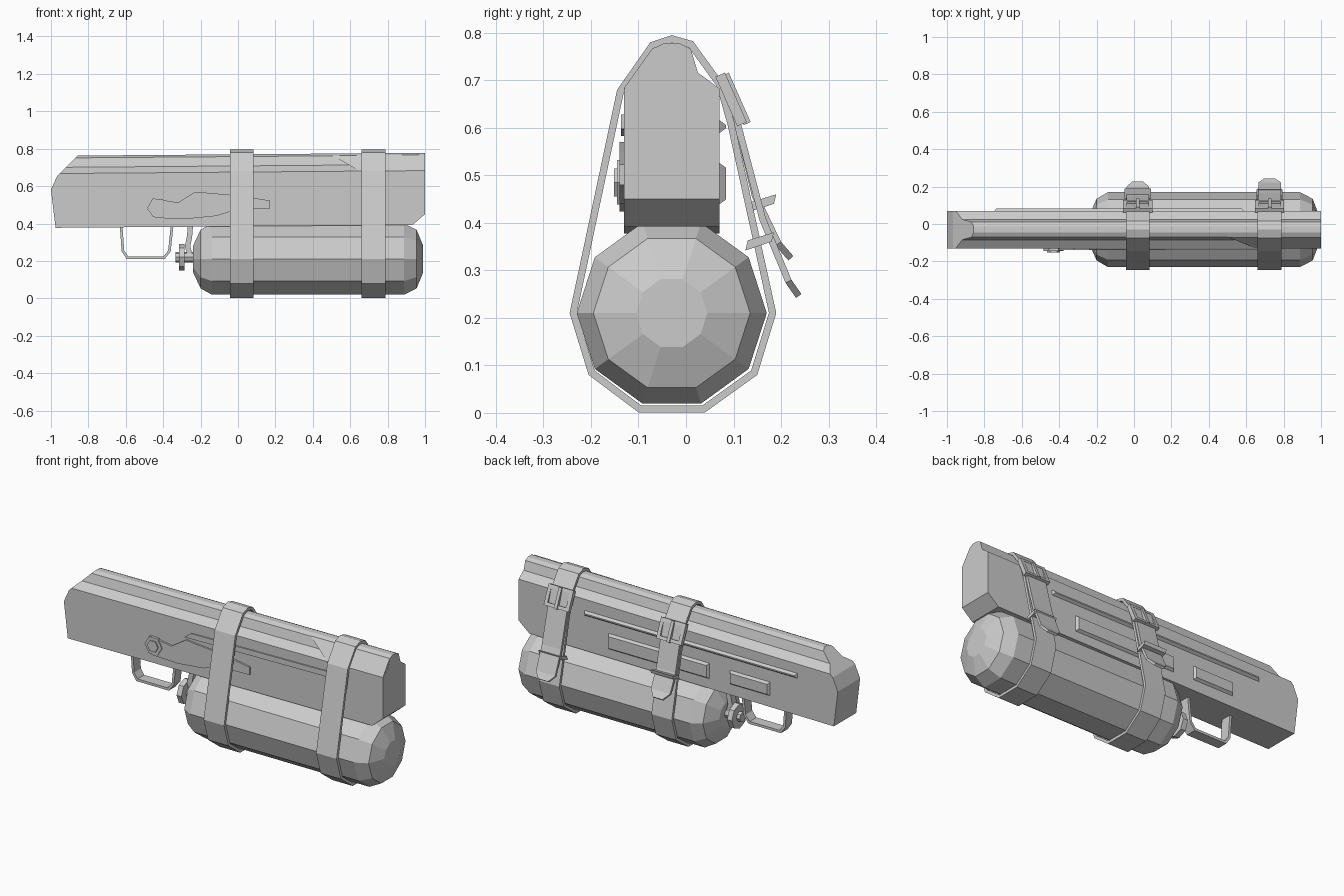
import bpy, bmesh, math
from mathutils import Vector

cube = bpy.data.objects.get("Cube")
if cube:
    bpy.data.objects.remove(cube, do_unlink=True)

grey = bpy.data.materials.new("matte_grey")
grey.use_nodes = True
grey.diffuse_color = (0.6, 0.6, 0.6, 1)
grey.node_tree.nodes["Principled BSDF"].inputs["Base Color"].default_value = (0.6, 0.6, 0.6, 1)


def finish(name, bm):
    bmesh.ops.recalc_face_normals(bm, faces=bm.faces)
    mesh = bpy.data.meshes.new(name)
    bm.to_mesh(mesh)
    bm.free()
    mesh.materials.append(grey)
    obj = bpy.data.objects.new(name, mesh)
    bpy.context.collection.objects.link(obj)
    return obj


def place(axis, depth, p):
    return Vector((depth, p[0], p[1])) if axis == "x" else Vector((p[0], depth, p[1]))


def loft(bm, rings, closed_ends=True):
    """Join equal loops of points with quads."""
    loops = [[bm.verts.new(p) for p in ring] for ring in rings]
    n = len(loops[0])
    for a, b in zip(loops, loops[1:]):
        for i in range(n):
            j = (i + 1) % n
            bm.faces.new((a[i], a[j], b[j], b[i]))
    if closed_ends:
        bm.faces.new(loops[0])
        bm.faces.new(loops[-1])


def prism(name, axis, outline, d0, d1, taper=0.0):
    """Extrude an outline; taper pulls the second face toward its middle."""
    xs, zs = [p[0] for p in outline], [p[1] for p in outline]
    cx, cz = (min(xs) + max(xs)) / 2, (min(zs) + max(zs)) / 2
    far = [(x - math.copysign(taper, x - cx), z - math.copysign(taper, z - cz)) for x, z in outline]
    bm = bmesh.new()
    loft(bm, [[place(axis, d0, p) for p in outline], [place(axis, d1, p) for p in far]])
    return finish(name, bm)


def ribbon(name, axis, path, middle, halves, thick, closed=False):
    """Flat strip along a path, thickened to the right of its direction."""
    pts = [Vector(p) for p in path]
    n = len(pts)
    rings = []
    for i, p in enumerate(pts):
        before = (p - pts[i - 1]).normalized() if closed or i else None
        after = (pts[(i + 1) % n] - p).normalized() if closed or i < n - 1 else None
        before, after = before or after, after or before
        t = (before + after).normalized()
        q = p + Vector((t.y, -t.x)) * thick / max(t.dot(after), 0.5)
        h = halves[i] if isinstance(halves, list) else halves
        rings.append([place(axis, middle - h, p), place(axis, middle + h, p),
                      place(axis, middle + h, q), place(axis, middle - h, q)])
    bm = bmesh.new()
    loft(bm, rings + rings[:1] if closed else rings, not closed)
    bmesh.ops.remove_doubles(bm, verts=bm.verts, dist=0.0001)
    return finish(name, bm)


def cylinder(name, axis, center, radius, d0, d1, sides):
    ring = [(center[0] + radius * math.cos(math.tau * i / sides),
             center[1] + radius * math.sin(math.tau * i / sides)) for i in range(sides)]
    return prism(name, axis, ring, d0, d1)


def trim(obj, cuts, slope=0.0):
    """Shear along the length, then slice off ends with planes (point, outward normal)."""
    bm = bmesh.new()
    bm.from_mesh(obj.data)
    for v in bm.verts:
        v.co.z += slope * v.co.x
    for co, no in cuts:
        geom = bm.verts[:] + bm.edges[:] + bm.faces[:]
        cut = bmesh.ops.bisect_plane(bm, geom=geom, plane_co=co, plane_no=no, clear_outer=True)
        edges = [e for e in cut["geom_cut"] if isinstance(e, bmesh.types.BMEdge)]
        bmesh.ops.contextual_create(bm, geom=edges)
    bmesh.ops.recalc_face_normals(bm, faces=bm.faces)
    bm.to_mesh(obj.data)
    bm.free()


# Main body with stepped shoulders and sliced ends
shoulder = [(0.1, 0.385), (0.1, 0.675), (0.055, 0.708), (0.04, 0.758), (0.016, 0.77)]
outline = [(y - 0.03, z) for y, z in shoulder] + [(-y - 0.03, z) for y, z in reversed(shoulder)]
body = prism("body", "x", outline, -1.05, 1.0)
trim(body, [((-1, 0, 0.58), (-0.99, 0, -0.12)), ((-1, 0, 0.58), (-0.9, 0, 0.4)),
            ((-0.97, 0, 0.65), (-0.7, 0, 0.7)), ((1, 0, 0.45), (0.65, 0, -0.76))], 0.008)

# Filled shoulder at the muzzle end, starting with a slanted face
block = prism("muzzle_shoulder", "x", [(-0.13, 0.676), (-0.07, 0.76), (-0.04, 0.764), (-0.04, 0.676)],
              0.4, 0.999)
trim(block, [((0.65, 0, 0.68), (-0.5, 0, -0.87))], 0.008)

# Gas tank
rings = []
for x, r in [(-0.24, 0.075), (-0.2, 0.165), (-0.14, 0.2), (0.888, 0.2), (0.955, 0.165), (0.99, 0.075)]:
    rings.append([(x, -0.03 + r * math.cos(math.tau * i / 10), 0.21 + r * math.sin(math.tau * i / 10))
                  for i in range(10)])
bm = bmesh.new()
loft(bm, rings)
finish("tank", bm)

# Valve, hand wheel and feed pipe
cylinder("valve_stem", "x", (-0.03, 0.22), 0.028, -0.335, -0.22, 8)
cylinder("valve_wheel", "x", (-0.03, 0.22), 0.07, -0.315, -0.285, 8)
ribbon("feed_pipe", "y", [(-0.24, 0.39), (-0.245, 0.33), (-0.255, 0.28), (-0.24, 0.22)], -0.03, 0.02, 0.028)

# Trigger guard
ribbon("trigger_guard", "y", [(-0.345, 0.39), (-0.36, 0.25), (-0.392, 0.21), (-0.595, 0.21),
                              (-0.622, 0.25), (-0.632, 0.39)], -0.03, 0.03, 0.014)

# Side lever with its bolt
prism("side_lever", "y", [(-0.485, 0.475), (-0.455, 0.535), (-0.4, 0.525), (-0.32, 0.512), (-0.23, 0.57),
                          (0.0, 0.55), (0.17, 0.523), (0.17, 0.48), (0.0, 0.475), (-0.12, 0.44),
                          (-0.28, 0.424), (-0.44, 0.43)], -0.125, -0.14)
cylinder("lever_washer", "y", (-0.43, 0.485), 0.054, -0.125, -0.145, 6)
cylinder("lever_bolt", "y", (-0.43, 0.485), 0.034, -0.14, -0.152, 6)

# Raised rails on both sides
prism("front_rail", "y", [(-0.24, 0.583), (-0.2, 0.614), (0.66, 0.628), (0.66, 0.597)], -0.125, -0.137)
for name, x0, x1, z0, z1 in [("upper_rail", -0.75, 0.59, 0.585, 0.62), ("middle_rail", -0.2, 0.44, 0.435, 0.53),
                             ("rear_rail", -0.58, -0.32, 0.44, 0.525)]:
    prism("back_" + name, "y", [(x0, z0), (x1, z0), (x1, z1), (x0, z1)], 0.065, 0.084, 0.014)

# Straps with buckles, loose tails and keepers
strap_path = [(-0.03, 0.795), (-0.075, 0.78), (-0.145, 0.68), (-0.245, 0.21), (-0.205, 0.08), (-0.1, 0.001),
              (0.04, 0.001), (0.15, 0.08), (0.19, 0.21), (0.102, 0.61), (0.078, 0.695), (0.015, 0.782)]
strap_path.reverse()
tails = [("rear", 0.02, [(0.088, 0.7), (0.118, 0.6), (0.152, 0.46), (0.2, 0.36), (0.226, 0.33)], (0.165, 0.44)),
         ("front", 0.725, [(0.088, 0.7), (0.118, 0.6), (0.168, 0.41), (0.222, 0.28), (0.243, 0.25)], (0.16, 0.36))]
for place_name, x, tail, keeper in tails:
    ribbon(place_name + "_strap", "x", strap_path, x, 0.064, 0.015, True)
    ribbon(place_name + "_strap_tail", "x", tail, x, [0.06] * 4 + [0.03], 0.014)
    top, low = Vector((0.082, 0.716)), Vector((0.128, 0.612))
    for side in (-1, 1):
        ribbon(place_name + "_buckle_side", "x", [top, low], x + side * 0.068, 0.01, 0.022)
    for a, b in [(0.0, 0.16), (0.84, 1.0)]:
        ribbon(place_name + "_buckle_bar", "x", [top.lerp(low, a), top.lerp(low, b)], x, 0.078, 0.022)
    ribbon(place_name + "_buckle_prong", "x", [top + Vector((0.008, 0)), low + Vector((0.008, 0))], x, 0.009, 0.016)
    ky, kz = keeper
    prism(place_name + "_keeper", "x", [(ky - 0.035, kz - 0.018), (ky + 0.02, kz), (ky + 0.025, kz + 0.02),
                                        (ky - 0.03, kz + 0.003)], x - 0.07, x + 0.07)
